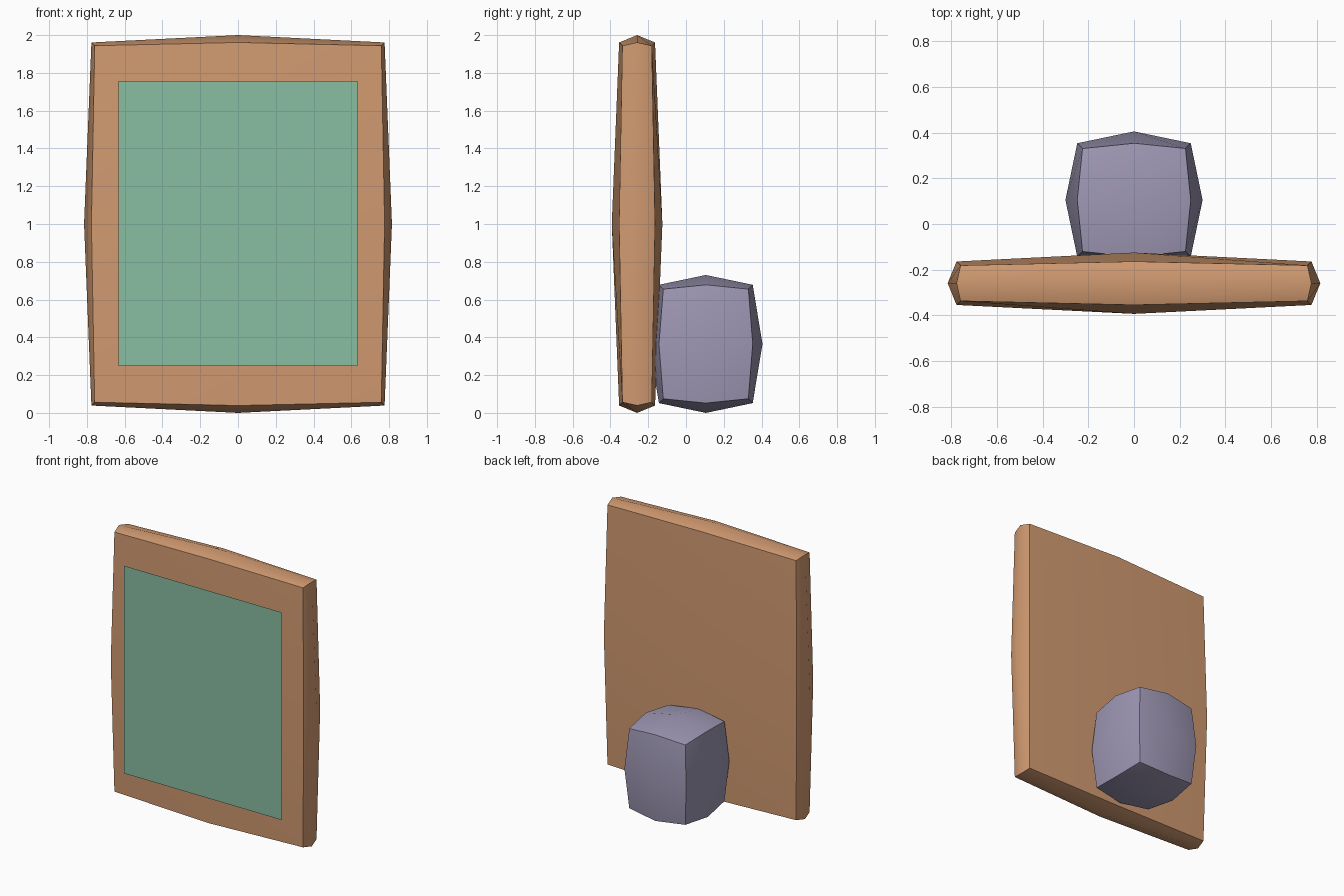
import bpy, bmesh, math
from mathutils import Vector

if "Cube" in bpy.data.objects:
    bpy.data.objects.remove(bpy.data.objects["Cube"])


def material(name, rgb):
    m = bpy.data.materials.new(name)
    m.diffuse_color = (*rgb, 1.0)
    m.use_nodes = True
    m.node_tree.nodes["Principled BSDF"].inputs["Base Color"].default_value = m.diffuse_color
    return m


ORANGE = material("warm_orange", (0.64, 0.325, 0.165))
GREEN = material("soft_green", (0.25, 0.51, 0.365))
LAVENDER = material("grey_lavender", (0.345, 0.315, 0.46))


def finish(name, bm, mat):
    mesh = bpy.data.meshes.new(name)
    bm.to_mesh(mesh)
    bm.free()
    mesh.materials.append(mat)
    obj = bpy.data.objects.new(name, mesh)
    bpy.context.collection.objects.link(obj)
    return obj


def bulged_box(name, centre, half, bulge, mat):
    """Cube split once per side, every vertex pushed out along its normal."""
    bm = bmesh.new()
    bmesh.ops.create_cube(bm, size=2)
    bmesh.ops.subdivide_edges(bm, edges=bm.edges[:], cuts=1, use_grid_fill=True)
    for v in bm.verts:
        base = Vector(c * (h - bulge) for c, h in zip(v.co, half))
        v.co = Vector(centre) + base + v.co.normalized() * bulge
    bmesh.ops.recalc_face_normals(bm, faces=bm.faces[:])
    obj = finish(name, bm, mat)
    bpy.ops.object.select_all(action='DESELECT')
    obj.select_set(True)
    bpy.context.view_layer.objects.active = obj
    bpy.ops.object.shade_smooth_by_angle(angle=math.radians(40))
    return obj


# Upright panel and the block behind it
bulged_box("panel", (0, -0.259, 1.0), (0.815, 0.134, 1.0), 0.133, ORANGE)
bulged_box("rear_block", (0, 0.105, 0.365), (0.30, 0.30, 0.365), 0.177, LAVENDER)

# Flat sheet floating just in front of the panel
bm = bmesh.new()
corners = [(-1, -1), (1, -1), (1, 1), (-1, 1)]
bm.faces.new([bm.verts.new((0.633 * x, -0.405, 1.003 + 0.755 * z)) for x, z in corners])
finish("front_sheet", bm, GREEN)
